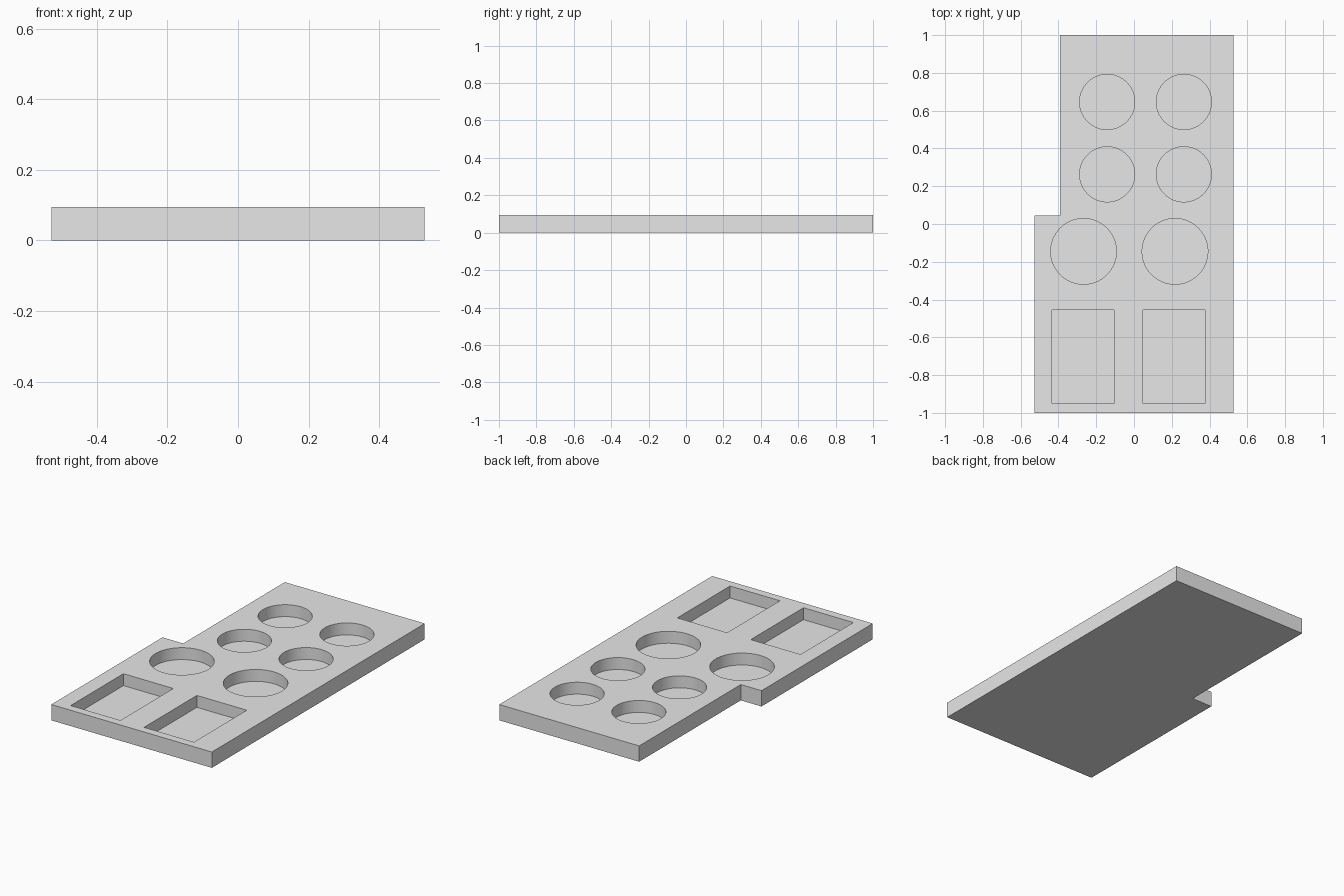
import bpy
import bmesh
from math import radians
from mathutils import Matrix

HEIGHT = 0.094   # thickness of the tray
FLOOR = 0.023    # height of the pocket floors

cube = bpy.data.objects.get("Cube")
if cube:
    bpy.data.objects.remove(cube, do_unlink=True)

grey = bpy.data.materials.new("plain grey")
grey.use_nodes = True
grey.diffuse_color = (0.8, 0.8, 0.8, 1)
grey.node_tree.nodes["Principled BSDF"].inputs["Base Color"].default_value = (0.8, 0.8, 0.8, 1)


def make_object(name, bm):
    bmesh.ops.recalc_face_normals(bm, faces=bm.faces)
    mesh = bpy.data.meshes.new(name)
    bm.to_mesh(mesh)
    bm.free()
    mesh.materials.append(grey)
    obj = bpy.data.objects.new(name, mesh)
    bpy.context.collection.objects.link(obj)
    return obj


# Stepped slab: outline extruded upwards
bm = bmesh.new()
outline = [(-0.528, -1), (0.528, -1), (0.528, 1), (-0.392, 1), (-0.392, 0.045), (-0.528, 0.045)]
base = bm.faces.new([bm.verts.new((x, y, 0)) for x, y in outline])
top = bmesh.ops.extrude_face_region(bm, geom=[base], use_keep_orig=True)["geom"]
bmesh.ops.translate(bm, vec=(0, 0, HEIGHT),
                    verts=[v for v in top if isinstance(v, bmesh.types.BMVert)])
tray = make_object("tray", bm)

# Pocket cutters, reaching from the pocket floor to above the slab
bm = bmesh.new()
depth = 0.2
mid = FLOOR + depth / 2


def round_pocket(x, y, radius):
    bmesh.ops.create_cone(bm, cap_ends=True, segments=64, radius1=radius, radius2=radius,
                          depth=depth, matrix=Matrix.Translation((x, y, mid)))


def square_pocket(x, y, width, length):
    bmesh.ops.create_cube(bm, size=1, matrix=Matrix.Translation((x, y, mid))
                          @ Matrix.Diagonal((width, length, depth, 1)))


for x in (-0.142, 0.264):
    for y in (0.646, 0.263):
        round_pocket(x, y, 0.146)
for x in (-0.267, 0.217):
    round_pocket(x, -0.145, 0.174)
for x in (-0.271, 0.212):
    square_pocket(x, -0.703, 0.328, 0.496)
cutter = make_object("pocket_cutter", bm)
cutter.hide_render = True

# Carve the pockets and bake the result
cut = tray.modifiers.new("pockets", "BOOLEAN")
cut.operation = "DIFFERENCE"
cut.solver = "EXACT"
cut.object = cutter
bpy.ops.object.select_all(action="DESELECT")
tray.select_set(True)
bpy.context.view_layer.objects.active = tray
bpy.ops.object.modifier_apply(modifier=cut.name)
bpy.data.objects.remove(cutter, do_unlink=True)

# Round pocket walls are smooth, all corners stay sharp
bpy.ops.object.shade_smooth_by_angle(angle=radians(30))
